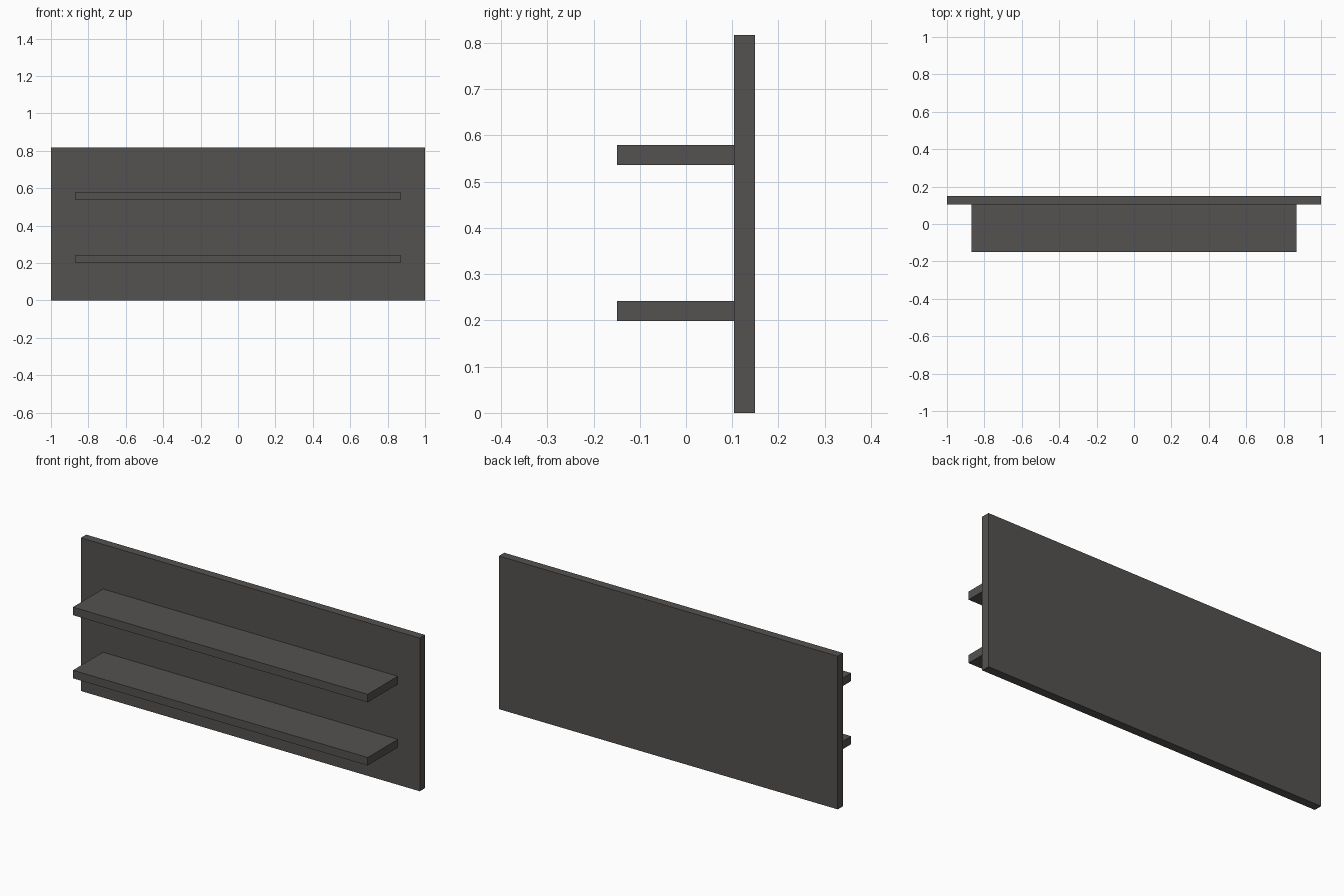
import bpy

if "Cube" in bpy.data.objects:
    bpy.data.objects.remove(bpy.data.objects["Cube"])

# Single dark grey finish
finish = bpy.data.materials.new("dark grey finish")
finish.diffuse_color = (0.09, 0.085, 0.081, 1.0)
finish.use_nodes = True
finish.node_tree.nodes["Principled BSDF"].inputs["Base Color"].default_value = finish.diffuse_color


def box(name, lo, hi):
    """Axis-aligned box between two opposite corners."""
    centre = [(a + b) / 2 for a, b in zip(lo, hi)]
    size = [b - a for a, b in zip(lo, hi)]
    bpy.ops.mesh.primitive_cube_add(size=1, location=centre)
    ob = bpy.context.object
    ob.name = name
    ob.scale = size
    bpy.ops.object.transform_apply(location=False, rotation=False, scale=True)
    ob.data.materials.append(finish)
    return ob


DEPTH = 0.149      # half of the overall depth
PANEL_Y = 0.104    # front face of the back panel
THICK = 0.043      # shelf thickness

# Wall panel
box("back_panel", (-1, PANEL_Y, 0), (1, DEPTH, 0.817))

# Two shelves fixed to the panel front
for name, z in (("lower_shelf", 0.199), ("upper_shelf", 0.536)):
    box(name, (-0.87, -DEPTH, z), (0.87, PANEL_Y, z + THICK))
